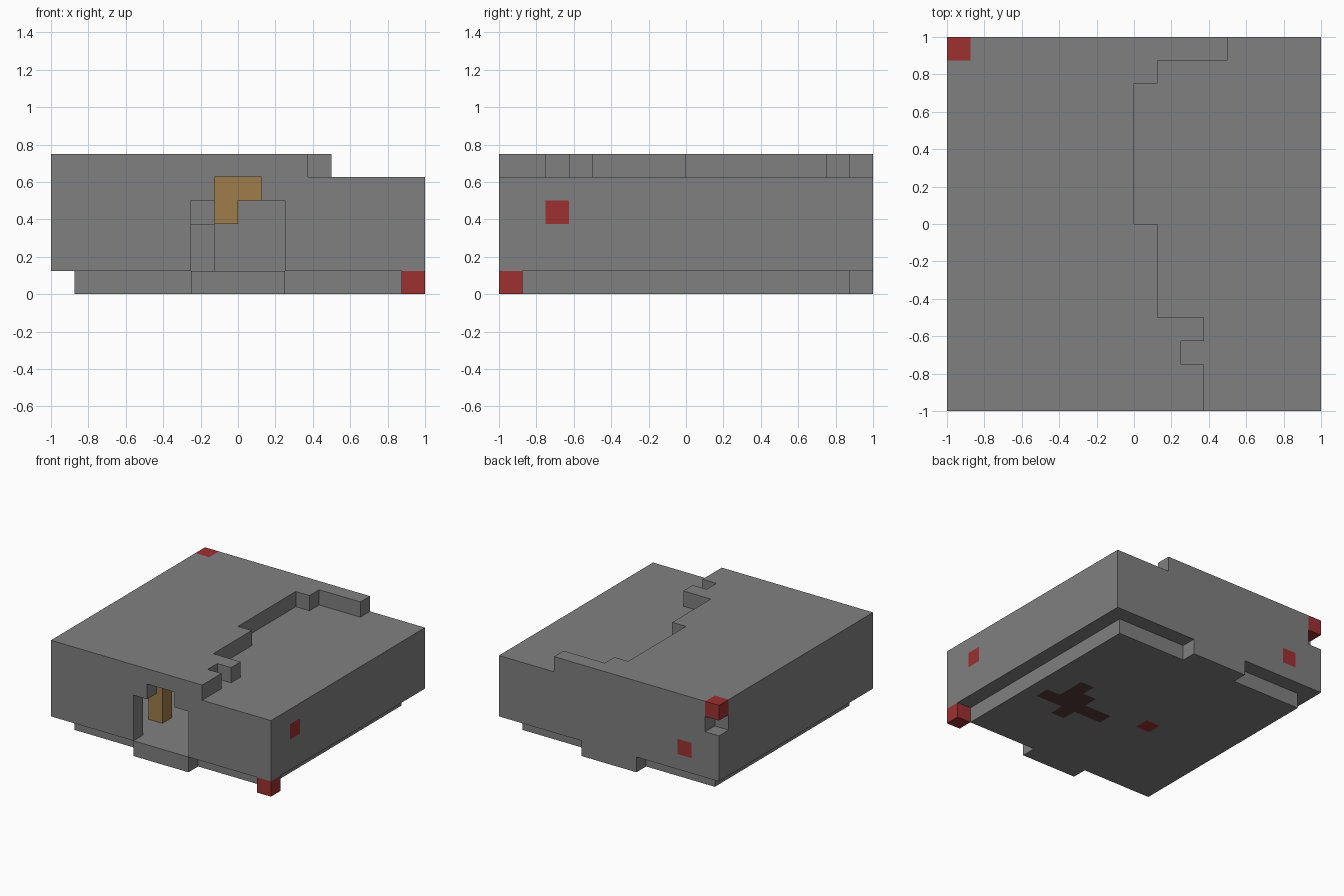
import bpy, bmesh
from itertools import product
from mathutils import Vector

if "Cube" in bpy.data.objects:
    bpy.data.objects.remove(bpy.data.objects["Cube"], do_unlink=True)

U = 0.125  # edge of one block


def material(name, r, g, b):
    m = bpy.data.materials.new(name)
    m.use_nodes = True
    m.diffuse_color = (r, g, b, 1)
    m.node_tree.nodes["Principled BSDF"].inputs["Base Color"].default_value = (r, g, b, 1)
    return m


GREY = material("stone grey", 0.216, 0.216, 0.216)
RED = material("marker red", 0.34, 0.03, 0.03)
ORANGE = material("warm wood", 0.34, 0.2, 0.07)
BROWN = material("dark brown", 0.085, 0.045, 0.04)


def box(x0, x1, y0, y1, z0, z1):
    """Set of block cells filling a box, limits in block counts."""
    return set(product(range(x0, x1), range(y0, y1), range(z0, z1)))


def build(name, cells, base, painted=()):
    """Skin a set of cells; painted is a list of (material, cells)."""
    mesh = bpy.data.meshes.new(name)
    mesh.materials.append(base)
    paint = {}
    for i, (mat, group) in enumerate(painted):
        mesh.materials.append(mat)
        paint.update({c: i + 1 for c in group})
    bm = bmesh.new()
    for cell in sorted(cells):
        centre = Vector(cell) + Vector((0.5, 0.5, 0.5))
        for axis, sign in product(range(3), (-1, 1)):
            n = Vector((0, 0, 0))
            n[axis] = sign
            if tuple(int(v) for v in Vector(cell) + n) in cells:
                continue
            a = Vector((0, 0, 0))
            a[(axis + 1) % 3] = 1
            b = n.cross(a)
            corners = (a + b, b - a, -a - b, a - b)
            face = bm.faces.new([bm.verts.new((centre + (n + c) / 2 - Vector((8, 8, 0))) * U)
                                 for c in corners])
            face.material_index = paint.get(cell, 0)
    bmesh.ops.remove_doubles(bm, verts=bm.verts, dist=U / 100)
    # Merge flat neighbours of one colour into large faces
    bmesh.ops.dissolve_limit(bm, angle_limit=0.01, verts=bm.verts, edges=bm.edges,
                             delimit={'MATERIAL'})
    bm.to_mesh(mesh)
    bm.free()
    obj = bpy.data.objects.new(name, mesh)
    bpy.context.collection.objects.link(obj)
    return obj


# Base plate, inset all round, with a tab at front and back
shell = box(1, 15, 1, 15, 0, 1) | box(6, 10, 0, 16, 0, 1)

# Main block
shell |= box(0, 16, 0, 16, 1, 5)

# Stepped upper slab: each strip runs from the left edge to its own length
for y0, y1, width in ((0, 2, 11), (2, 3, 10), (3, 4, 11), (4, 8, 9),
                      (8, 14, 8), (14, 15, 9), (15, 16, 12)):
    shell |= box(0, width, y0, y1, 5, 6)

# Hollow chamber, leaving a low ledge at its back
shell -= box(2, 12, 1, 12, 1, 4) | box(2, 8, 1, 12, 4, 5) | box(8, 9, 1, 8, 4, 5)
shell |= box(2, 7, 10, 12, 1, 3)

# Doorway with a raised middle
shell -= box(6, 10, 0, 1, 1, 4) | box(7, 9, 0, 1, 4, 5)

# Corner notch under the upper red block
upper_corner, lower_corner = {(0, 15, 5)}, {(15, 0, 0)}
shell -= {(0, 15, 4)} | upper_corner

# Flush red markers on the left side, back and underside
markers = {(15, 2, 3), (2, 15, 2), (6, 7, 0)}

# Brown patch on the underside
patch = box(9, 14, 6, 7, 0, 1) | box(11, 13, 7, 8, 0, 1) | {(12, 8, 0), (11, 5, 0)}

build("shell", shell, GREY, [(RED, markers), (BROWN, patch)])
build("upper_corner_block", upper_corner, RED)
build("lower_corner_block", lower_corner, RED)

# Wooden parts inside the chamber
build("chamber_post", box(5, 6, 3, 4, 1, 5), ORANGE)
build("chamber_bracket", box(7, 9, 7, 8, 4, 5) | {(7, 7, 3)}, ORANGE)
